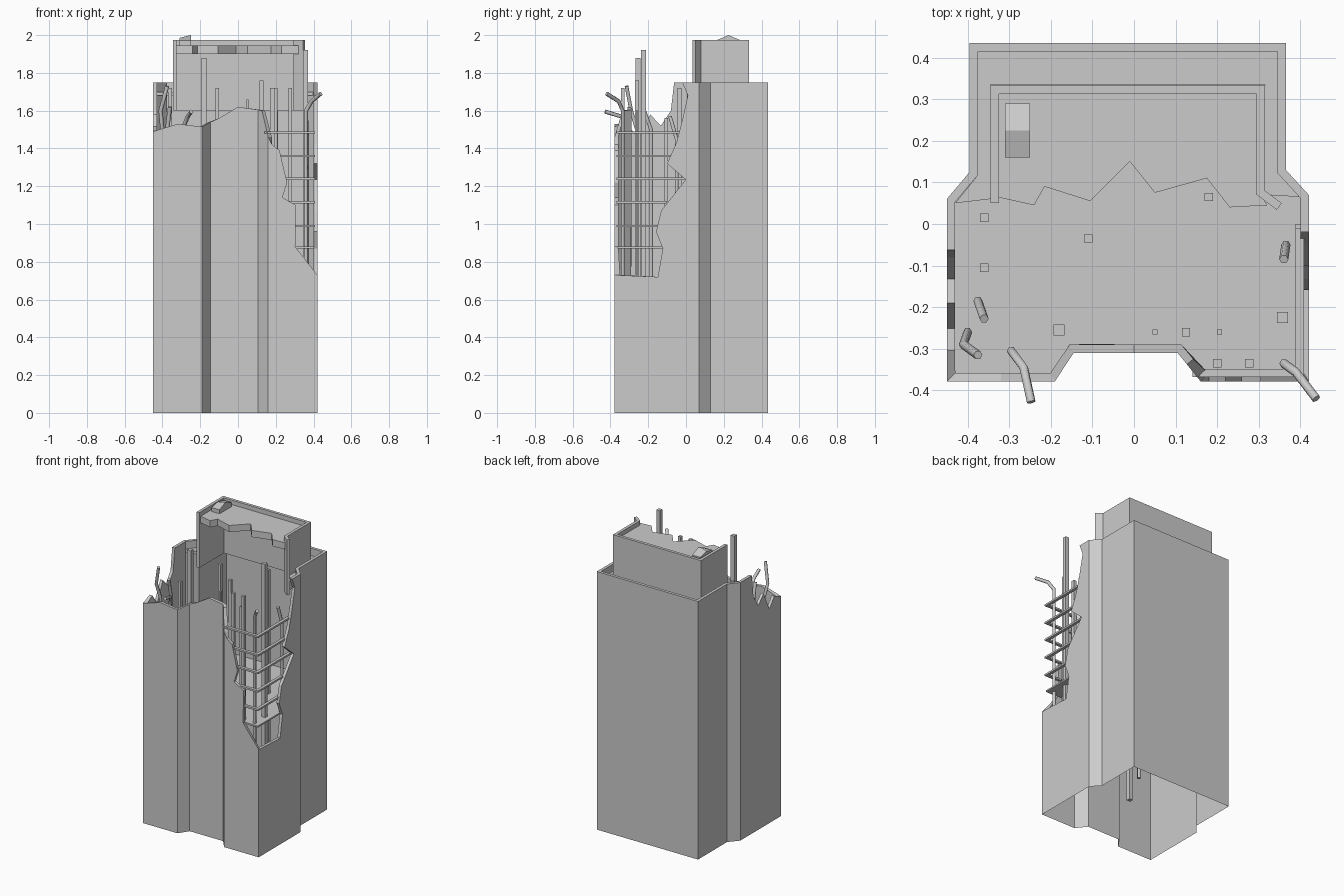
import bpy, bmesh
from mathutils import Vector

if "Cube" in bpy.data.objects:
    bpy.data.objects.remove(bpy.data.objects["Cube"])


def mesh_object(name, bm):
    bmesh.ops.recalc_face_normals(bm, faces=bm.faces)
    me = bpy.data.meshes.new(name)
    bm.to_mesh(me)
    bm.free()
    ob = bpy.data.objects.new(name, me)
    bpy.context.collection.objects.link(ob)
    return ob


def solidify(ob, t):
    m = ob.modifiers.new("thickness", 'SOLIDIFY')
    m.thickness, m.offset, m.use_even_offset = t, -1, True


def prism(name, pts, z0, z1):
    """Extruded outline."""
    bm = bmesh.new()
    f = bm.faces.new([bm.verts.new((x, y, z0)) for x, y in pts])
    r = bmesh.ops.extrude_face_region(bm, geom=[f])
    for v in r['geom']:
        if isinstance(v, bmesh.types.BMVert):
            v.co.z = z1
    return mesh_object(name, bm)


def box(name, x0, x1, y0, y1, z0, z1):
    return prism(name, [(x0, y0), (x1, y0), (x1, y1), (x0, y1)], z0, z1)


def bent_rod(name, pts, r=0.011):
    """Bent reinforcing bar as a bevelled path."""
    cu = bpy.data.curves.new(name, 'CURVE')
    cu.dimensions = '3D'
    cu.bevel_depth, cu.bevel_resolution, cu.use_fill_caps = r, 1, True
    s = cu.splines.new('POLY')
    s.points.add(len(pts) - 1)
    for p, c in zip(s.points, pts):
        p.co = (*c, 1)
    ob = bpy.data.objects.new(name, cu)
    bpy.context.collection.objects.link(ob)


# Footprint corners with broken crest heights, then (fraction, height) along each wall
walls = [
    ((.42, -.378, .73), [(.51, .72), (.57, .87), (.49, .96), (.55, 1.07), (.84, 1.235),
                         (.62, 1.32), (.73, 1.43), (.80, 1.55), (.865, 1.68), (.80, 1.75)]),
    ((.42, .07, 1.75), []),
    ((.365, .13, 1.75), []),
    ((.365, .435, 1.75), []),
    ((-.395, .435, 1.75), []),
    ((-.395, .125, 1.75), []),
    ((-.45, .06, 1.75), [(.28, 1.75), (.32, 1.6), (.44, 1.52), (.57, 1.58), (.71, 1.45), (.83, 1.52)]),
    ((-.45, -.378, 1.49), [(.5, 1.53)]),
    ((-.19, -.378, 1.515), []),
    ((-.145, -.31, 1.54), [(.18, 1.56), (.58, 1.62)]),
    ((.105, -.31, 1.605), [(.4, 1.6)]),
    ((.16, -.378, 1.46), [(.08, 1.42), (.23, 1.39), (.385, 1.22), (.29, 1.14), (.56, 1.1), (.55, .88)]),
]
MID = 0.70
low, up = bmesh.new(), bmesh.new()
n = len(walls)
foot = [w[0] for w in walls]
lb = [low.verts.new((x, y, 0)) for x, y, z in foot]
lt = [low.verts.new((x, y, MID)) for x, y, z in foot]
ub = [up.verts.new((x, y, MID)) for x, y, z in foot]
ut = [up.verts.new(p) for p in foot]
for i, (c, crest) in enumerate(walls):
    j = (i + 1) % n
    low.faces.new([lb[i], lb[j], lt[j], lt[i]])
    a, b = Vector(c), Vector(foot[j])
    mids = []
    for t, z in crest:
        p = a.lerp(b, t)
        mids.append(up.verts.new((p.x, p.y, z)))
    up.faces.new([ub[i], ub[j], ut[j]] + mids[::-1] + [ut[i]])
mesh_object("tower_lower_walls", low)
solidify(mesh_object("tower_broken_walls", up), 0.02)

# Interior floor inside the shell
prism("inner_floor", [(x * .96, y * .96) for x, y, z in foot], .87, .88)

# Terrace ring around the rooftop block
prism("roof_terrace", [(.40, .065), (.347, .12), (.347, .415), (-.377, .415), (-.377, .115),
                       (-.43, .05), (-.345, .06), (-.345, .335), (.315, .335), (.315, .07)], 1.68, 1.70)

# Rooftop block: walls open at the front, with a jagged slab
bm = bmesh.new()
path = [(.355, .05), (.315, .08), (.315, .333), (-.345, .333), (-.345, .05)]
v0 = [bm.verts.new((x, y, 1.6)) for x, y in path]
v1 = [bm.verts.new((x, y, 1.975)) for x, y in path]
for i in range(len(path) - 1):
    bm.faces.new([v0[i], v0[i + 1], v1[i + 1], v1[i]])
ob = mesh_object("penthouse_walls", bm)
for p in ob.data.polygons:
    c = p.center - Vector((0, .15, p.center.z))
    if p.normal.dot(c) < 0:
        ob.data.flip_normals()
        break
solidify(ob, 0.02)
prism("penthouse_roof", [(-.33, .32), (-.33, .065), (-.24, .045), (-.215, .09), (-.105, .055),
                         (-.01, .15), (.05, .075), (.175, .11), (.23, .04), (.32, .045),
                         (.30, .08), (.30, .32)], 1.90, 1.945)

# Roof hatch with a ridged lid
bm = bmesh.new()
prof = [(.16, 1.94), (.16, 1.972), (.225, 2.0), (.29, 1.972), (.29, 1.94)]
l = [bm.verts.new((-.31, y, min(z, 1.985))) for y, z in prof]
r = [bm.verts.new((-.25, y, z)) for y, z in prof]
bm.faces.new(l)
bm.faces.new(r)
for i in range(5):
    j = (i + 1) % 5
    bm.faces.new([l[i], l[j], r[j], r[i]])
mesh_object("roof_hatch", bm)

# Upright square rods: x, y, width, bottom, top
for i, (x, y, w, z0, z1) in enumerate([
        (-.36, .015, .02, .5, 1.72), (-.36, -.105, .02, .5, 1.56), (-.11, -.035, .02, .5, 1.72),
        (-.18, -.255, .027, .27, 1.88), (.05, -.26, .012, .5, 1.66), (.125, -.26, .02, .5, 1.76),
        (.205, -.26, .012, .5, 1.6), (.2, -.335, .02, .5, 1.72), (.277, -.335, .02, .5, 1.72),
        (.18, .065, .02, .5, 1.72), (.357, -.225, .026, .5, 1.92)]):
    h = w / 2
    box(f"upright_rod_{i}", x - h, x + h, y - h, y + h, z0, z1)

# Bent rods
for i, pts in enumerate([
        [(.36, -.335, .5), (.36, -.335, 1.6), (.39, -.357, 1.65), (.438, -.42, 1.69)],
        [(-.295, -.305, .49), (-.295, -.305, 1.5), (-.265, -.345, 1.57), (-.247, -.428, 1.595)],
        [(-.4, -.26, .6), (-.4, -.26, 1.5), (-.41, -.29, 1.6), (-.375, -.315, 1.73)],
        [(-.375, -.185, .6), (-.375, -.185, 1.5), (-.36, -.228, 1.62)],
        [(.365, -.05, .6), (.365, -.05, 1.45), (.36, -.085, 1.57)]]):
    bent_rod(f"bent_rod_{i}", pts)

# Horizontal bars wrapping the broken corner
for i, (z, x, y) in enumerate([(1.485, .14, -.01), (1.36, .2, -.06), (1.24, .24, 0),
                               (1.115, .24, -.1), (.99, .29, -.12)]):
    prism(f"corner_bar_{i}", [(x, -.368), (.408, -.368), (.408, y), (.388, y),
                              (.388, -.348), (x, -.348)], z - .006, z + .006)
